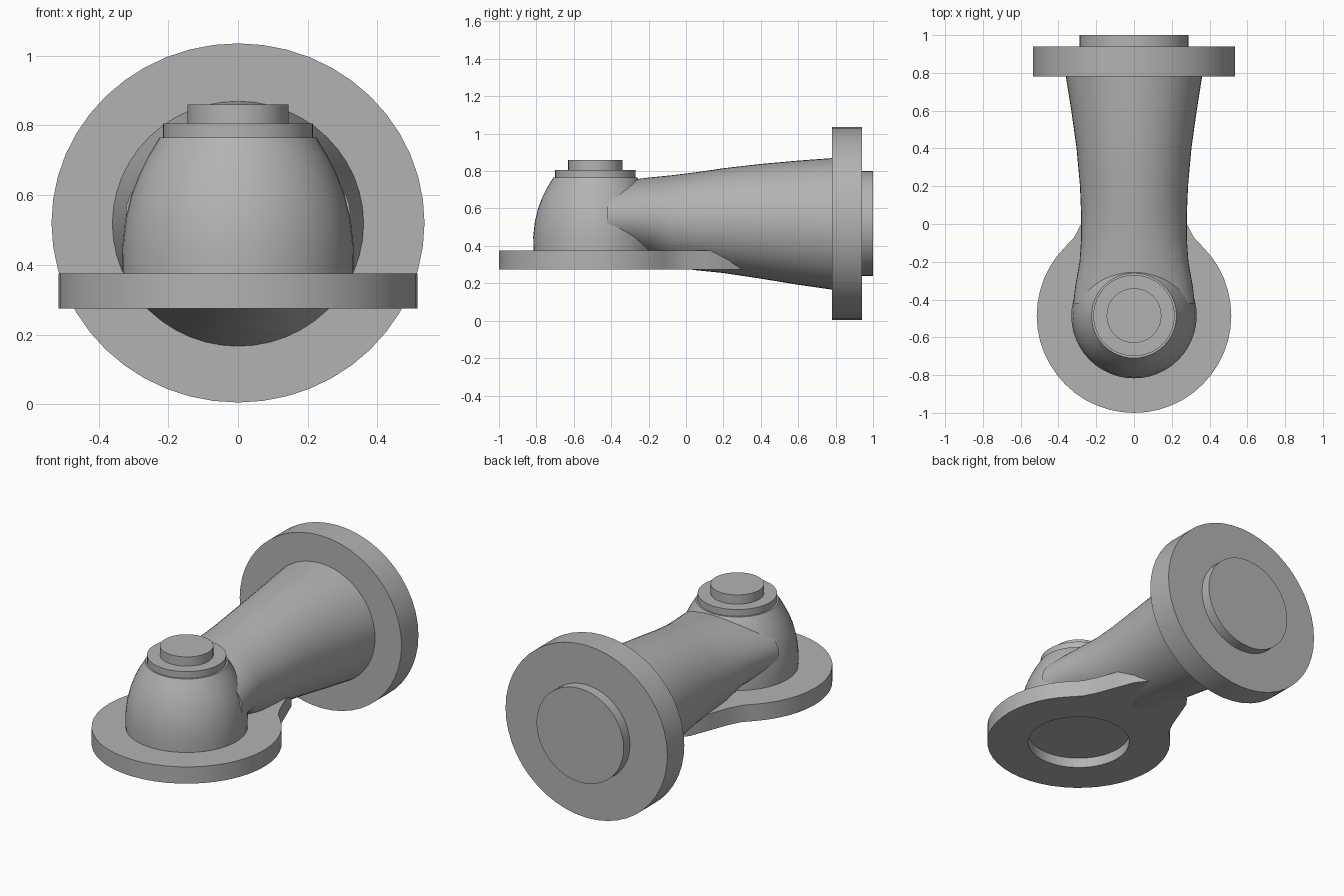
import bpy, bmesh, math
from mathutils import Vector

cube = bpy.data.objects.get("Cube")
if cube:
    bpy.data.objects.remove(cube, do_unlink=True)

SEGMENTS = 48
PORT_Y = -0.485      # vertical port axis
PIPE_Z = 0.52        # horizontal pipe axis

metal = bpy.data.materials.new("cast_grey")
metal.use_nodes = True
grey = (0.45, 0.45, 0.45, 1)
metal.diffuse_color = grey
metal.node_tree.nodes["Principled BSDF"].inputs["Base Color"].default_value = grey


def loft(name, rings):
    """Skin a list of equal-length rings and cap both ends."""
    bm = bmesh.new()
    loops = [[bm.verts.new(p) for p in ring] for ring in rings]
    for a, b in zip(loops, loops[1:]):
        for i in range(SEGMENTS):
            j = (i + 1) % SEGMENTS
            bm.faces.new((a[i], a[j], b[j], b[i]))
    bm.faces.new(loops[0])
    bm.faces.new(loops[-1])
    bmesh.ops.recalc_face_normals(bm, faces=bm.faces)
    mesh = bpy.data.meshes.new(name)
    bm.to_mesh(mesh)
    bm.free()
    mesh.materials.append(metal)
    obj = bpy.data.objects.new(name, mesh)
    bpy.context.collection.objects.link(obj)
    bpy.ops.object.select_all(action='DESELECT')
    obj.select_set(True)
    bpy.context.view_layer.objects.active = obj
    bpy.ops.object.shade_smooth_by_angle(angle=math.radians(35))
    return obj


ANGLES = [math.tau * i / SEGMENTS for i in range(SEGMENTS)]


def level_ring(z, radius):
    """Ring around the vertical port; radius may depend on angle from +y."""
    ring = []
    for a in ANGLES:
        r = radius(a) if callable(radius) else radius
        ring.append(Vector((r * math.sin(a), PORT_Y + r * math.cos(a), z)))
    return ring


def pipe_ring(y, half_width, top, bottom):
    """Upright elliptical ring across the pipe."""
    mid, half = (top + bottom) / 2, (top - bottom) / 2
    return [Vector((half_width * math.cos(a), y, mid + half * math.sin(a))) for a in ANGLES]


def disc_ring(y, half_width, half_height):
    return pipe_ring(y, half_width, PIPE_Z + half_height, PIPE_Z - half_height)


def base_outline(a):
    """Round flange that sweeps into a neck under the pipe."""
    off = math.degrees(min(a, math.tau - a))
    t = max(0, (42 - max(off, 10)) / 22)
    return 0.515 + 0.15 * t * t


# Base flange with a shallow round recess underneath
loft("base_flange", [level_ring(0.335, 0.285), level_ring(0.275, 0.285),
                     level_ring(0.275, base_outline), level_ring(0.375, base_outline)])

# Domed body over the base
dome = [(0.36, 0.33), (0.45, 0.332), (0.53, 0.323), (0.6, 0.306),
        (0.66, 0.283), (0.71, 0.258), (0.765, 0.225)]
loft("dome_body", [level_ring(z, r) for z, r in dome])

# Collar and plug on top of the dome
loft("top_collar", [level_ring(0.75, 0.215), level_ring(0.805, 0.215)])
loft("top_plug", [level_ring(0.79, 0.145), level_ring(0.86, 0.145)])

# Flared pipe: y, half width, top, bottom
pipe = [(-0.42, 0.322, 0.735, 0.36), (-0.32, 0.31, 0.75, 0.355),
        (-0.2, 0.288, 0.765, 0.34), (-0.08, 0.28, 0.777, 0.29),
        (0.05, 0.28, 0.793, 0.27), (0.2, 0.286, 0.815, 0.255),
        (0.4, 0.304, 0.838, 0.225), (0.6, 0.332, 0.856, 0.192),
        (0.79, 0.362, 0.87, 0.165)]
loft("flared_pipe", [pipe_ring(*section) for section in pipe])

# Rear flange and its raised face
loft("rear_flange", [disc_ring(0.78, 0.535, 0.515), disc_ring(0.94, 0.535, 0.515)])
loft("rear_raised_face", [disc_ring(0.92, 0.288, 0.28), disc_ring(1.0, 0.288, 0.28)])
